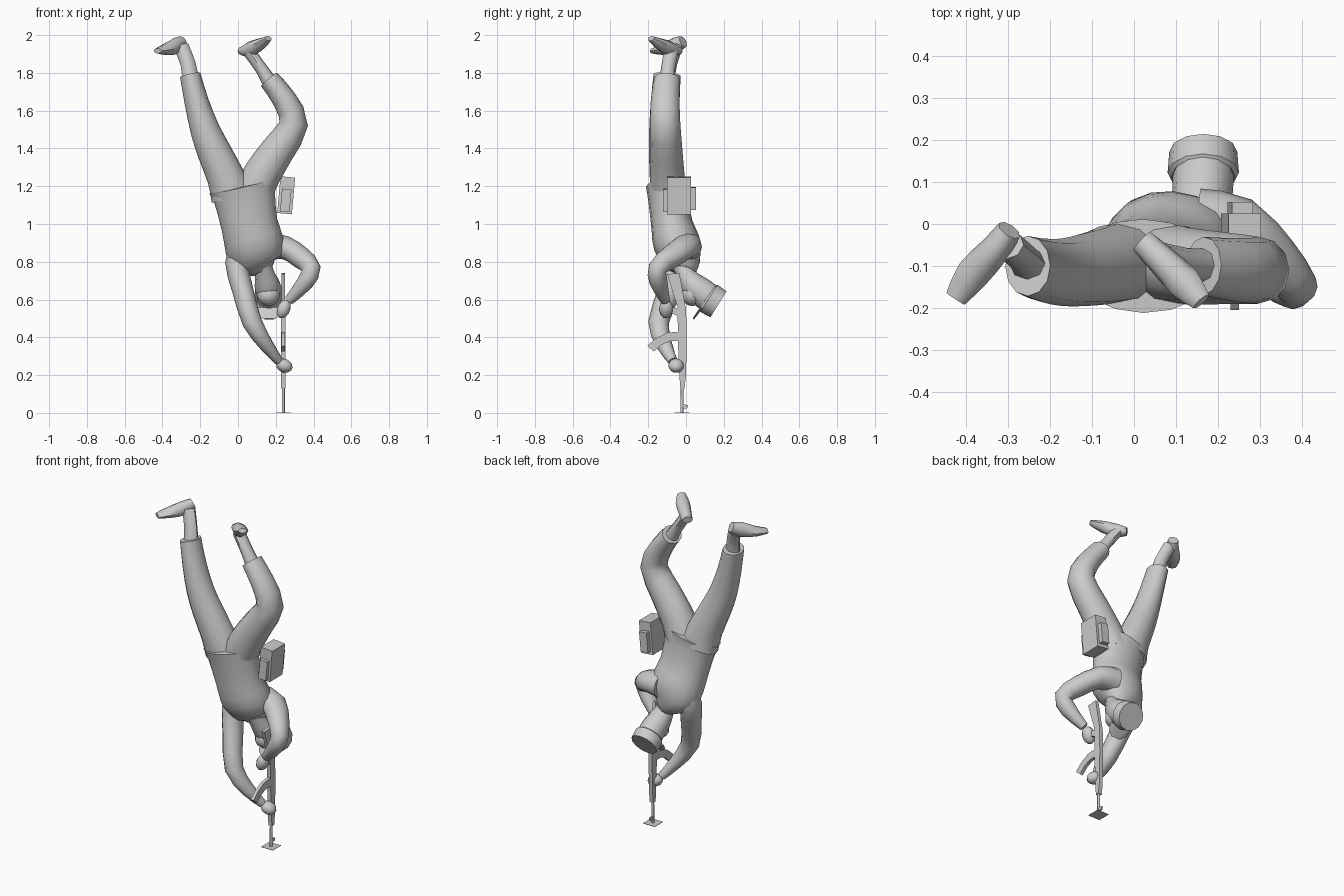
import bpy, bmesh, math
from mathutils import Vector, Matrix

X, Y, Z = Vector((1, 0, 0)), Vector((0, 1, 0)), Vector((0, 0, 1))
grey = bpy.data.materials.new("plain grey")
grey.diffuse_color = (0.6, 0.6, 0.6, 1)


def finish(name, bm, angle=40):
    bmesh.ops.recalc_face_normals(bm, faces=bm.faces)
    me = bpy.data.meshes.new(name)
    bm.to_mesh(me)
    bm.free()
    me.materials.append(grey)
    me.shade_smooth()
    me.set_sharp_from_angle(angle=math.radians(angle))
    ob = bpy.data.objects.new(name, me)
    bpy.context.collection.objects.link(ob)
    return ob


def spline(pts, steps):
    """Smooth path through (x, y, z, radius along ref, other radius)."""
    p = [Vector(q) for q in pts]
    out = []
    for i in range(len(p) - 1):
        a, b, c, d = p[max(i - 1, 0)], p[i], p[i + 1], p[min(i + 2, len(p) - 1)]
        for k in range(steps):
            t = k / steps
            out.append(0.5 * (2 * b + (c - a) * t + (2 * a - 5 * b + 4 * c - d) * t * t
                              + (3 * b - a - 3 * c + d) * t ** 3))
    return out + [p[-1]]


def tube(name, pts, ref=X, sides=12, steps=2, angle=50):
    rings = spline(pts, steps)
    bm = bmesh.new()
    loops = []
    for i, r in enumerate(rings):
        t = (rings[min(i + 1, len(rings) - 1)] - rings[max(i - 1, 0)]).to_3d().normalized()
        u = (ref - t * ref.dot(t)).normalized()
        v = t.cross(u)
        c = Vector(r[:3])
        loops.append([bm.verts.new(c + u * r[3] * math.cos(w) + v * r[4] * math.sin(w))
                      for w in [2 * math.pi * k / sides for k in range(sides)]])
    for a, b in zip(loops, loops[1:]):
        for k in range(sides):
            j = (k + 1) % sides
            bm.faces.new((a[k], a[j], b[j], b[k]))
    bm.faces.new(loops[0])
    bm.faces.new(loops[-1])
    return finish(name, bm, angle)


def prism(name, yz, x, half):
    """Side profile extruded across x."""
    bm = bmesh.new()
    f = bm.faces.new([bm.verts.new((x - half, y, z)) for y, z in yz])
    ext = bmesh.ops.extrude_face_region(bm, geom=[f])["geom"]
    bmesh.ops.translate(bm, vec=(2 * half, 0, 0),
                        verts=[g for g in ext if isinstance(g, bmesh.types.BMVert)])
    return finish(name, bm, 30)


def blob(name, loc, size, rot=(0, 0, 0)):
    bm = bmesh.new()
    bmesh.ops.create_uvsphere(bm, u_segments=10, v_segments=7, radius=1)
    ob = finish(name, bm, 60)
    ob.location, ob.scale, ob.rotation_euler = loc, size, rot


def box(name, loc, size, rot=(0, 0, 0)):
    bm = bmesh.new()
    bmesh.ops.create_cube(bm, size=1, matrix=Matrix.Diagonal((*size, 1)))
    ob = finish(name, bm, 30)
    ob.location, ob.rotation_euler = loc, rot


# jacket, hem upwards
tube("jacket", [(.022, -.1, 1.2, .178, .112), (.035, -.095, 1.14, .163, .106),
                (.06, -.075, 1.0, .15, .11), (.085, -.05, .9, .157, .125),
                (.095, -.02, .82, .145, .105), (.115, -.005, .775, .09, .075),
                (.128, -.005, .745, .055, .055)], sides=16)

# trousers
tube("left_trouser", [(-.03, -.09, 1.15, .115, .095), (-.065, -.1, 1.25, .1, .092),
                      (-.125, -.11, 1.38, .09, .086), (-.175, -.115, 1.5, .078, .08),
                      (-.22, -.11, 1.65, .064, .076), (-.253, -.1, 1.79, .055, .072)])
tube("right_trouser", [(.08, -.09, 1.15, .1, .095), (.125, -.1, 1.26, .1, .092),
                       (.21, -.105, 1.39, .09, .086), (.295, -.11, 1.53, .076, .08),
                       (.245, -.11, 1.66, .064, .076), (.165, -.1, 1.765, .056, .07)])
# ankles
tube("left_ankle", [(-.25, -.1, 1.76, .04, .045), (-.265, -.08, 1.85, .033, .04),
                    (-.3, -.05, 1.94, .035, .04)], ref=Y, sides=8)
tube("right_ankle", [(.175, -.1, 1.74, .042, .042), (.125, -.095, 1.82, .038, .033),
                     (.06, -.08, 1.91, .038, .033)], ref=Y, sides=8)
# boots, soles up
tube("left_boot", [(-.297, -.015, 1.965, .032, .03), (-.33, -.06, 1.942, .045, .036),
                   (-.385, -.12, 1.924, .03, .04), (-.425, -.178, 1.916, .014, .026)],
     ref=Z, sides=8)
tube("right_boot", [(.018, -.04, 1.915, .022, .03), (.065, -.085, 1.925, .042, .036),
                    (.12, -.14, 1.955, .03, .04), (.16, -.185, 1.982, .014, .024)],
     ref=Z, sides=8)

# sleeves
tube("left_sleeve", [(.03, -.02, .88, .07, .075), (-.005, -.035, .79, .072, .063),
                     (.025, -.085, .65, .062, .056), (.075, -.145, .48, .055, .052),
                     (.15, -.115, .36, .043, .038), (.215, -.07, .275, .026, .024)],
     ref=Y)
tube("right_sleeve", [(.15, .01, .88, .075, .075), (.25, -.01, .875, .075, .062),
                      (.335, -.085, .82, .062, .058), (.388, -.15, .765, .05, .05),
                      (.355, -.145, .69, .048, .045), (.27, -.11, .595, .026, .026)],
     ref=Y)
# hands
blob("left_hand", (.245, -.052, .25), (.047, .042, .036), (0, .4, 0))
blob("right_hand", (.242, -.105, .55), (.036, .038, .052), (0, .4, 0))

# head thrown back
tube("head", [(.128, -.02, .78, .05, .05), (.142, .0, .73, .054, .05),
              (.155, .035, .68, .068, .068), (.163, .075, .645, .072, .075),
              (.165, .125, .607, .073, .076)])
blob("face", (.162, .035, .625), (.062, .06, .06))
# cap with flat crown and peak
tube("cap", [(.165, .113, .612, .076, .076), (.165, .122, .606, .085, .085),
             (.165, .172, .575, .081, .081)], steps=1, angle=30)
tube("cap_peak", [(.165, .08, .555, .072, .007), (.165, .055, .52, .062, .006),
                  (.165, .038, .497, .03, .004)], steps=1)

# rifle, muzzle down
GX = .24
prism("rifle_body", [(-.036, .21), (-.03, .13), (-.008, .13), (0, .2), (.004, .4),
                     (0, .56), (-.045, .57), (-.042, .36)], GX, .012)
prism("rifle_stock", [(-.045, .56), (-.1, .735), (-.035, .74), (0, .55)], GX, .01)
prism("rifle_grip", [(-.035, .55), (-.035, .51), (-.12, .545), (-.125, .575)], GX, .01)
prism("rifle_magazine", [(-.035, .43), (-.1, .425), (-.16, .395), (-.205, .355),
                         (-.17, .325), (-.13, .36), (-.085, .38), (-.035, .38)], GX, .01)
prism("front_sight", [(-.02, .02), (.008, .025), (.01, .042), (-.02, .045)], GX, .005)
tube("barrel", [(GX, -.022, 0, .008, .008), (GX, -.02, .15, .008, .008)],
     sides=8, steps=1)
# small plate under the muzzle
box("ground_plate", (GX, -.022, .001), (.08, .08, .002))

# belt pouch with pockets front and back
TILT = (0, .09, 0)
box("belt_pouch", (.255, -.037, 1.152), (.078, .125, .195), TILT)
box("front_pocket", (.253, -.108, 1.125), (.05, .025, .12), TILT)
box("back_pocket", (.253, .037, 1.135), (.05, .03, .12), TILT)
